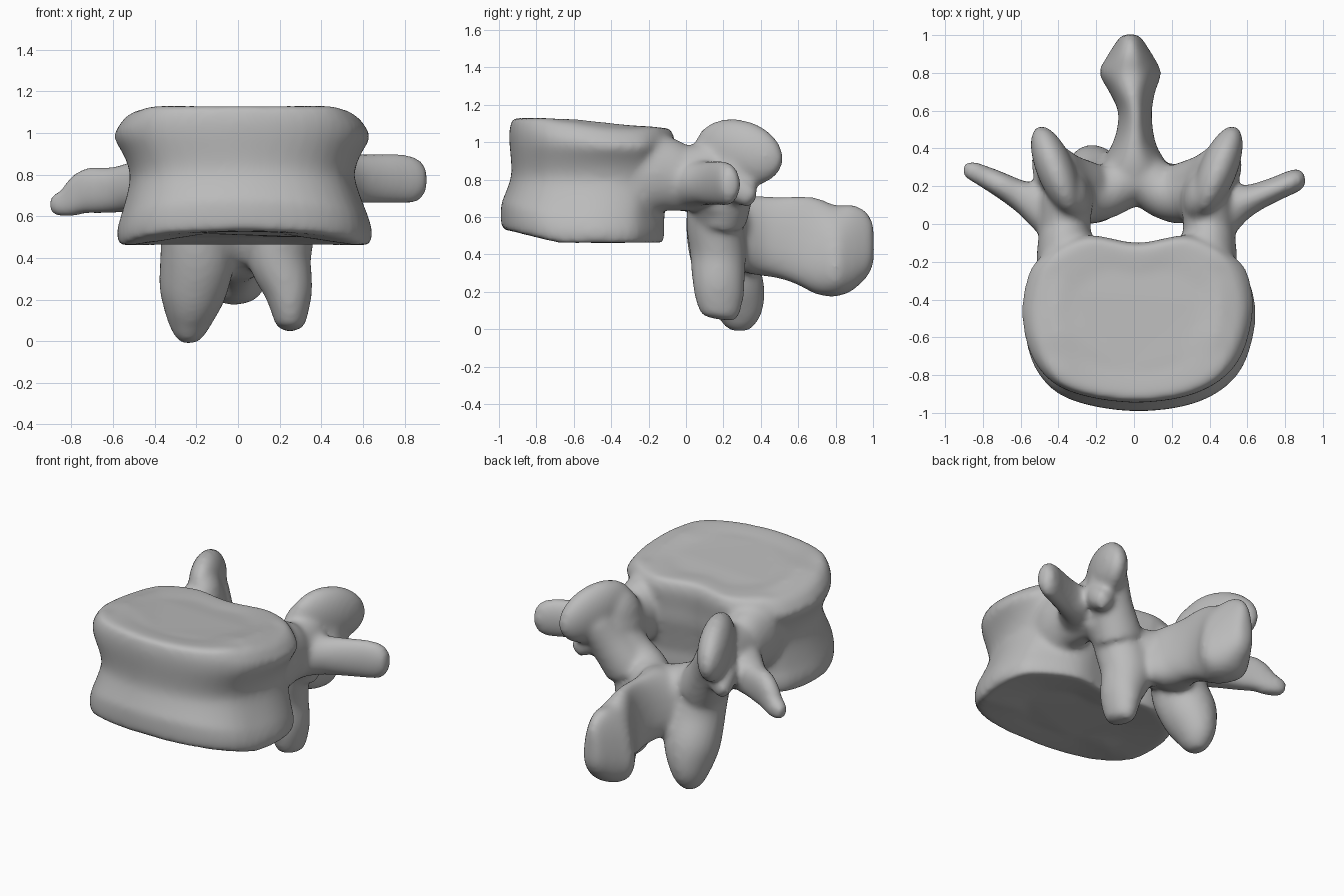
import bpy, bmesh, math
from mathutils import Vector, Matrix

cube = bpy.data.objects.get("Cube")
if cube:
    bpy.data.objects.remove(cube)

bm = bmesh.new()


def spline(rows, closed=False, steps=4):
    """Catmull-Rom curve through rows of any dimension."""
    rows = [Vector(r) for r in rows]
    n = len(rows)
    pick = (lambda i: rows[i % n]) if closed else (lambda i: rows[min(max(i, 0), n - 1)])
    out = []
    for i in range(n if closed else n - 1):
        a, b, c, d = (pick(i + k) for k in (-1, 0, 1, 2))
        for s in range(steps):
            t = s / steps
            out.append(b + (c - a) * (t / 2) + (a * 2 - b * 5 + c * 4 - d) * (t * t / 2)
                       + (b * 3 - a - c * 3 + d) * (t ** 3 / 2))
    return out if closed else out + [rows[-1]]


def loft(rings):
    """Skin a list of equal rings and cap both ends."""
    rings = [[bm.verts.new(p) for p in ring] for ring in rings]
    for lo, hi in zip(rings, rings[1:]):
        for i in range(len(lo)):
            j = (i + 1) % len(lo)
            bm.faces.new((lo[i], lo[j], hi[j], hi[i]))
    bm.faces.new(rings[0][::-1])
    bm.faces.new(rings[-1])


def limb(rows, hint=(0, 0, 1), axis=None, square=1.0, flare=0.0, sides=24):
    """Sweep oval sections (x, y, z, half width, half height) along a path or a fixed axis."""
    rows = spline(rows)
    rings = []
    for i, r in enumerate(rows):
        path = rows[min(i + 1, len(rows) - 1)].xyz - rows[max(i - 1, 0)].xyz
        t = Vector(axis) if axis else path.normalized()
        side = t.cross(Vector(hint)).normalized()
        up = side.cross(t)
        ring = []
        for k in range(sides):
            c, s = math.cos(math.tau * k / sides), math.sin(math.tau * k / sides)
            c, s = (math.copysign(abs(v) ** square, v) for v in (c, s))
            ring.append(r.xyz + side * (c * r[3] * (1 - flare * s)) + up * (s * r[4]))
        rings.append(ring)
    loft(rings)


def blob(centre, size, turn, tilt=0):
    """Turned ellipsoid."""
    m = (Matrix.Translation(centre) @ Matrix.Rotation(math.radians(turn), 4, 'Z')
         @ Matrix.Rotation(math.radians(tilt), 4, 'X') @ Matrix.Diagonal((*size, 1)))
    bmesh.ops.create_uvsphere(bm, u_segments=32, v_segments=20, radius=1, matrix=m)


# Vertebral body: kidney outline, waisted wall, sloping and dished end plates
outline = spline([(-.49, -.17), (-.57, -.29), (-.595, -.5), (-.53, -.73), (-.36, -.88), (-.02, -.945),
                  (.32, -.9), (.54, -.75), (.63, -.5), (.615, -.29), (.53, -.17), (.3, -.06),
                  (.02, -.1), (-.26, -.06)], closed=True)
levels = spline([(.5, .5, .5, 0), (.93, .94, .46, 0), (.985, .98, .48, 0), (.995, .99, .53, 0),
                 (.965, .985, .6, 0), (.91, .975, .7, 0), (.875, .97, .8, 0), (.92, .975, .89, 0),
                 (.985, .995, .98, .3), (.995, 1, 1.05, .7), (.96, .98, 1.1, 1),
                 (.88, .92, 1.132, 1), (.55, .6, 1.115, 1)], steps=2)
rings = []
for wide, deep, z, top in levels:
    low = min(1, max(0, (.82 - z) / .22))
    ring = []
    for p in outline:
        x = .02 + (p.x - .02) * wide + .012 * low
        y = -.52 + (p.y + .52) * deep - .05 * low
        drop = top * (.11 * max(0, y + .6) + .35 * max(0, abs(x - .02) - .44))
        rise = low * .24 * max(0, -.68 - y)
        ring.append((x, y, z - drop + rise))
    rings.append(ring)
loft(rings)

# Pedicles
for s, x in ((-1, -.365), (1, .395)):
    limb([(x, -.36, .83, .13, .23), (x, -.2, .835, .15, .22), (x, -.1, .825, .145, .2),
          (x, -.03, .81, .137, .18), (x, .04, .81, .137, .175), (x - s * .01, .15, .82, .14, .18),
          (x, .26, .82, .1, .14)])

# Superior articular processes
for s, x in ((-1, -.415), (1, .445)):
    blob((x, .285, .945), (.1, .255, .175), -s * 22, -14)
    blob((x - s * .065, .16, .86), (.115, .16, .21), -s * 25)
    limb([(x + s * .01, .24, .8, .1, .1), (x + s * .06, .31, .73, .075, .075),
          (x + s * .1, .355, .69, .035, .045)])
    # Bridge down to the lamina
    limb([(x, .29, .9, .11, .13), (x - s * .07, .24, .76, .125, .13), (x - s * .17, .19, .6, .15, .14)],
         hint=(0, 1, 0))

# Transverse processes
limb([(-.35, .0, .77, .15, .14), (-.5, .1, .74, .115, .12), (-.61, .155, .725, .08, .11),
      (-.72, .215, .72, .065, .112), (-.81, .26, .67, .055, .075), (-.87, .287, .655, .048, .055),
      (-.902, .3, .65, .028, .035)], square=.85)
limb([(.38, -.01, .78, .15, .14), (.52, .09, .78, .11, .12), (.64, .14, .78, .075, .12),
      (.76, .19, .78, .064, .122), (.84, .225, .775, .062, .115), (.885, .242, .775, .052, .085),
      (.905, .248, .775, .03, .045)])

# Laminae
limb([(-.36, .16, .74, .13, .13), (-.2, .15, .59, .14, .15), (.02, .24, .525, .14, .175),
      (.2, .15, .59, .14, .15), (.38, .16, .74, .13, .13)])

# Inferior articular processes
limb([(-.34, .17, .8, .1, .13), (-.25, .15, .6, .14, .15), (-.2, .18, .42, .175, .165),
      (-.215, .245, .25, .165, .17), (-.23, .28, .12, .12, .14), (-.235, .285, .03, .075, .09),
      (-.235, .285, -.01, .035, .045)], hint=(0, 1, 0))
limb([(.36, .17, .8, .1, .13), (.25, .15, .6, .14, .15), (.2, .17, .42, .155, .15),
      (.24, .175, .25, .12, .14), (.25, .185, .14, .09, .125), (.25, .2, .08, .07, .095),
      (.25, .2, .05, .04, .055)], hint=(0, 1, 0))

# Spinous process
limb([(0, .2, .53, .23, .16), (0, .31, .51, .17, .205), (0, .41, .5, .115, .215),
      (.005, .5, .49, .09, .22), (.005, .6, .475, .085, .24), (-.01, .7, .445, .115, .26),
      (-.02, .8, .42, .155, .245), (-.02, .88, .435, .12, .235), (-.02, .94, .45, .085, .2),
      (-.02, .98, .455, .06, .16), (-.02, 1.005, .46, .035, .1)],
     axis=(0, 1, 0), square=.85, flare=.3)

# Fuse the parts into one smooth surface
bmesh.ops.recalc_face_normals(bm, faces=bm.faces)
mesh = bpy.data.meshes.new("vertebra")
bm.to_mesh(mesh)
bm.free()
bone = bpy.data.objects.new("vertebra", mesh)
bpy.context.collection.objects.link(bone)

fuse = bone.modifiers.new("fuse", 'REMESH')
fuse.mode = 'VOXEL'
fuse.voxel_size = .016
fuse.use_smooth_shade = True
soften = bone.modifiers.new("soften", 'SMOOTH')
soften.factor = .5
soften.iterations = 16

grey = bpy.data.materials.new("bone grey")
grey.use_nodes = True
colour = (.5, .5, .5, 1)
grey.diffuse_color = colour
grey.node_tree.nodes["Principled BSDF"].inputs["Base Color"].default_value = colour
mesh.materials.append(grey)
